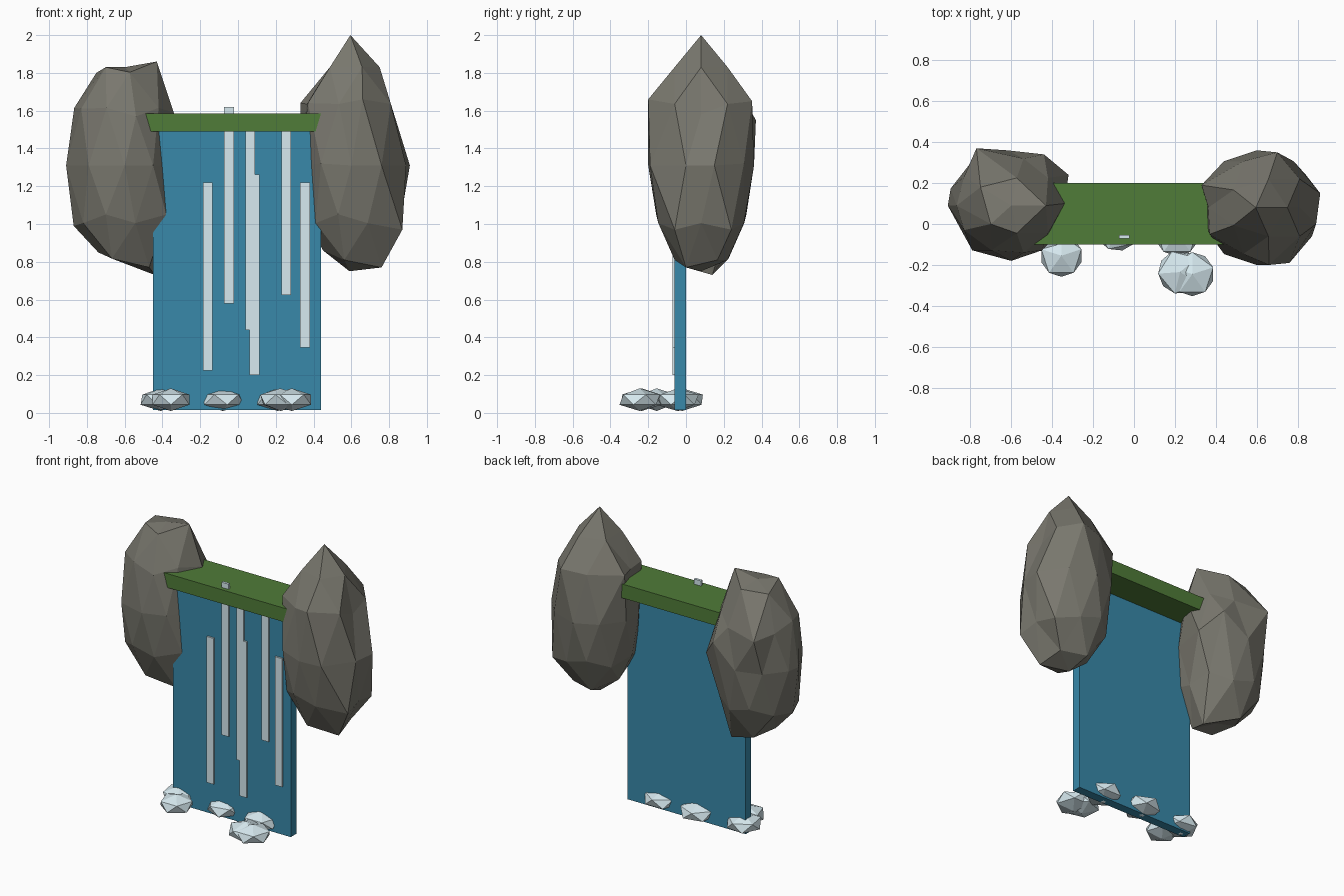
import bpy, bmesh
from math import radians
from mathutils import Vector, Matrix


def material(name, rgb):
    m = bpy.data.materials.new(name)
    m.diffuse_color = (*rgb, 1)
    return m


WATER = material("water", (0.04, 0.25, 0.40))
FOAM = material("foam", (0.68, 0.82, 0.87))
STONE = material("stone", (0.19, 0.185, 0.155))
GRASS = material("grass", (0.08, 0.20, 0.04))


def finish(bm, name, mat):
    bmesh.ops.recalc_face_normals(bm, faces=bm.faces)
    me = bpy.data.meshes.new(name)
    bm.to_mesh(me)
    bm.free()
    me.materials.append(mat)
    ob = bpy.data.objects.new(name, me)
    bpy.context.collection.objects.link(ob)
    return ob


def box(name, lo, hi, mat):
    bm = bmesh.new()
    lo, hi = Vector(lo), Vector(hi)
    bmesh.ops.create_cube(bm, size=1, matrix=Matrix.Translation((lo + hi) / 2)
                          @ Matrix.Diagonal((*(hi - lo), 1)))
    return finish(bm, name, mat)


def stone(name, centre, radii, mat, subdiv, spin=0, landmarks=()):
    """Stretched icosphere; the vertex nearest in direction to each landmark is pulled onto it."""
    bm = bmesh.new()
    bmesh.ops.create_icosphere(bm, subdivisions=subdiv, radius=1,
                               matrix=Matrix.Rotation(radians(spin), 4, 'Z'))
    free = list(bm.verts)
    centre, radii = Vector(centre), Vector(radii)
    for p in landmarks:
        local = Vector((p[i] - centre[i]) / radii[i] for i in range(3))
        d = local.normalized()
        v = max(free, key=lambda w: w.co.normalized().dot(d))
        v.co = local
        free.remove(v)
    bmesh.ops.scale(bm, vec=radii, verts=bm.verts)
    bmesh.ops.translate(bm, vec=centre, verts=bm.verts)
    return finish(bm, name, mat)


# Falling water sheet and grassy ledge
box("water_sheet", (-0.45, -0.06, 0.015), (0.44, 0.0, 1.53), WATER)
box("grass_ledge", (-0.55, -0.10, 1.49), (0.55, 0.20, 1.585), GRASS)

# Side boulders
stone("left_boulder", (-0.62, 0.09, 1.31), (0.29, 0.27, 0.58), STONE, 2, 0, [
    (-0.60, 0.09, 1.83), (-0.43, 0.09, 1.86), (-0.70, 0.00, 1.83),
    (-0.75, 0.18, 1.80), (-0.83, -0.03, 1.61), (-0.77, 0.37, 1.55),
    (-0.91, 0.09, 1.31), (-0.87, 0.09, 0.99), (-0.74, 0.09, 0.85),
    (-0.60, 0.08, 0.82), (-0.44, 0.14, 0.73), (-0.47, 0.00, 0.77),
    (-0.38, -0.06, 1.05), (-0.36, 0.00, 1.31), (-0.34, 0.10, 1.59),
    (-0.32, 0.24, 1.31), (-0.44, 0.34, 1.45), (-0.60, -0.18, 1.31)])
stone("right_boulder", (0.61, 0.08, 1.32), (0.29, 0.28, 0.60), STONE, 2, 0, [
    (0.595, 0.08, 2.0), (0.75, 0.08, 1.83), (0.33, 0.19, 1.64),
    (0.37, -0.05, 1.64), (0.81, 0.08, 1.58), (0.66, -0.20, 1.66),
    (0.91, 0.15, 1.31), (0.89, 0.00, 1.31), (0.87, -0.06, 0.97),
    (0.76, 0.00, 0.77), (0.59, 0.08, 0.75), (0.45, 0.08, 0.86),
    (0.60, -0.20, 1.31), (0.76, -0.19, 1.31), (0.60, 0.36, 1.31),
    (0.33, 0.04, 1.31), (0.70, 0.35, 1.65), (0.84, 0.24, 0.97)])

# Pale streaks on the water: centre x, bottom z, top z
for i, (x, z0, z1) in enumerate([(-0.16, 0.225, 1.22), (-0.048, 0.58, 1.62),
                                 (0.065, 0.44, 1.54), (0.088, 0.20, 1.262),
                                 (0.255, 0.625, 1.54), (0.355, 0.345, 1.22)]):
    box(f"streak_{i}", (x - 0.026, -0.072, z0), (x + 0.026, -0.054, z1), FOAM)

# Foam lumps at the foot: x, y, radius, spin
for i, (x, y, r, a) in enumerate([(-0.41, -0.04, 0.12, 10), (-0.355, -0.155, 0.115, 18),
                                  (-0.08, -0.02, 0.125, 30), (0.21, -0.045, 0.125, 18),
                                  (0.225, -0.235, 0.12, 40), (0.285, -0.245, 0.12, 18)]):
    stone(f"foam_{i}", (x, y, 0.07), (r, r, 0.06), FOAM, 1, a)
